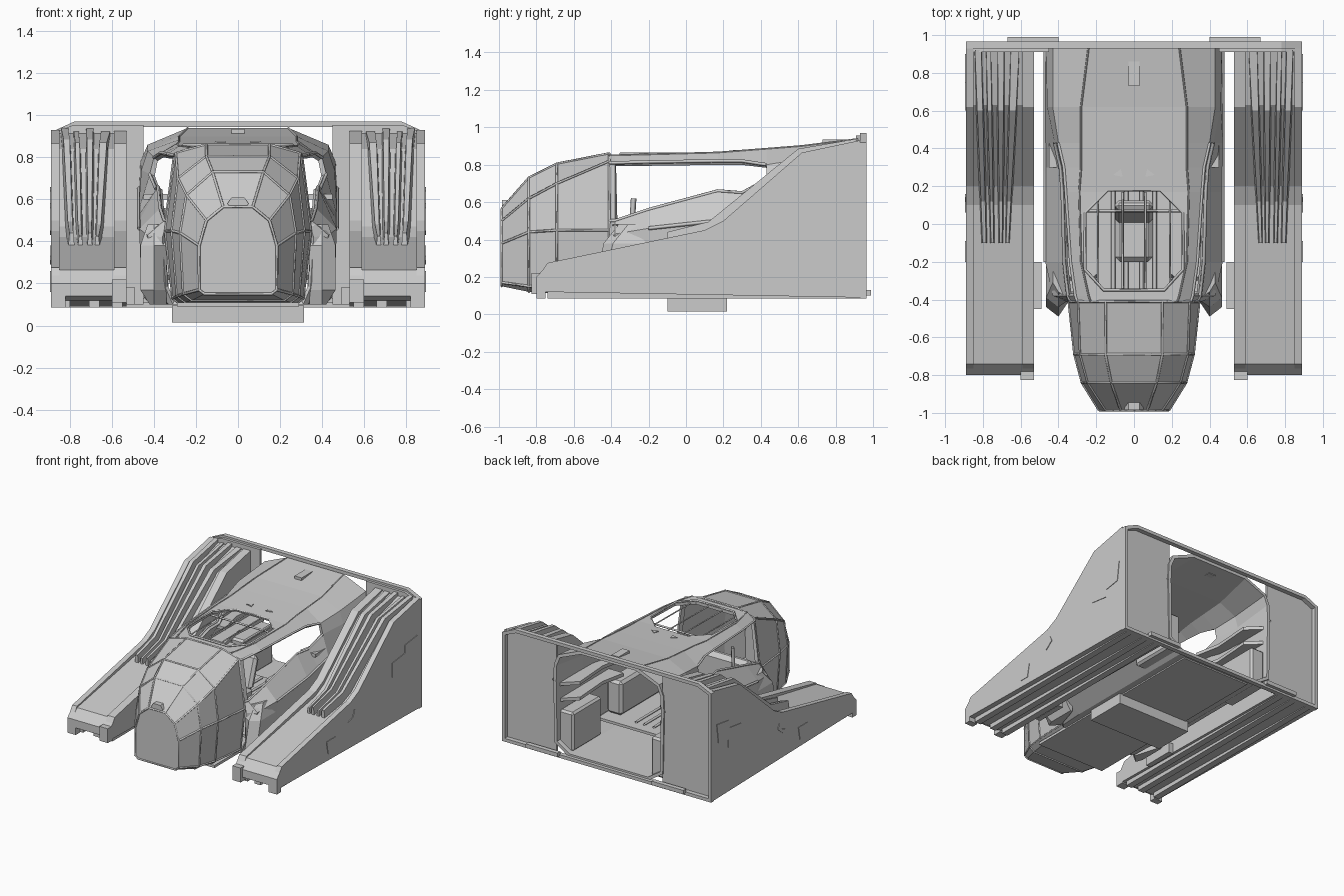
import bpy
import bmesh

cube = bpy.data.objects.get("Cube")
if cube:
    bpy.data.objects.remove(cube, do_unlink=True)

grey = bpy.data.materials.new("hull grey")
grey.use_nodes = True
grey.diffuse_color = (.6, .6, .6, 1)
grey.node_tree.nodes["Principled BSDF"].inputs["Base Color"].default_value = grey.diffuse_color


def finish(name, data):
    obj = bpy.data.objects.new(name, data)
    data.materials.append(grey)
    bpy.context.scene.collection.objects.link(obj)
    return obj


def loft(name, rings, caps=(), cyclic=False, mirror=False, skip=lambda row, side: False):
    """Skin a list of equal closed rings, optionally capped, looped or mirrored."""
    bm = bmesh.new()
    rows = [[bm.verts.new(point) for point in ring] for ring in rings]
    count = len(rows[0])
    pairs = list(zip(rows, rows[1:] + rows[:1]))
    for row, (a, b) in enumerate(pairs if cyclic else pairs[:-1]):
        for side in range(count):
            if not skip(row, side):
                after = (side + 1) % count
                bm.faces.new((a[side], a[after], b[after], b[side]))
    for cap in caps:
        bm.faces.new(rows[cap])
    bmesh.ops.recalc_face_normals(bm, faces=bm.faces[:])
    mesh = bpy.data.meshes.new(name)
    bm.to_mesh(mesh)
    bm.free()
    obj = finish(name, mesh)
    if mirror:
        obj.modifiers.new("Mirror", "MIRROR")
    return obj


def prism(name, outline, axis, low, high, mirror=False, bevel=0):
    """Extrude a 2D outline along an axis, optionally mirrored across x."""
    place = {"x": lambda p, d: (d, *p), "y": lambda p, d: (p[0], d, p[1]),
             "z": lambda p, d: (*p, d)}[axis]
    obj = loft(name, [[place(p, d) for p in outline] for d in (low, high)], (0, -1), False, mirror)
    if bevel:
        obj.modifiers.new("Bevel", "BEVEL").width = bevel
    return obj


def box(name, x, y, z, mirror=False, bevel=0):
    outline = [(x[0], y[0]), (x[1], y[0]), (x[1], y[1]), (x[0], y[1])]
    return prism(name, outline, "z", z[0], z[1], mirror, bevel)


def tube(name, points, radius, closed=False, mirror=False):
    curve = bpy.data.curves.new(name, "CURVE")
    curve.dimensions = "3D"
    curve.bevel_depth = radius
    curve.bevel_resolution = 0
    for sign in (1, -1) if mirror else (1,):
        spline = curve.splines.new("POLY")
        spline.points.add(len(points) - 1)
        for slot, (x, y, z) in zip(spline.points, points):
            slot.co = (sign * x, y, z, 1)
        spline.use_cyclic_u = closed
    return finish(name, curve)


def section(y, half):
    """Mirror half a cross-section into a full ring at y."""
    return [(x, y, z) for x, z in half] + [(-x, y, z) for x, z in reversed(half)]


def shell(obj, thickness):
    wall = obj.modifiers.new("Wall", "SOLIDIFY")
    wall.thickness = thickness
    wall.offset = -1


# Glazed nose: faceted shell with raised ribs
nose_rings = [section(y, half) for y, half in (
    (-.985, [(.16, .15), (.185, .17), (.185, .38), (.15, .5), (.07, .565)]),
    (-.84, [(.22, .12), (.26, .15), (.275, .44), (.245, .62), (.12, .73)]),
    (-.69, [(.25, .11), (.29, .14), (.315, .45), (.285, .7), (.15, .805)]),
    (-.41, [(.27, .1), (.31, .13), (.345, .45), (.295, .82), (.15, .86)]))]
shell(loft("nose_shell", nose_rings, caps=(0,)), .012)
for ring in nose_rings:
    tube("nose_ring_rib", ring, .007, closed=True)
for index in (1, 2, 3, 4):
    tube("nose_long_rib", [ring[index] for ring in nose_rings], .007, mirror=True)
prism("nose_latch", [(-.05, .58), (-.03, .545), (.03, .545), (.05, .58), (.03, .61), (-.03, .61)],
      "y", -.985, -.93)

# Main cabin: open-ended shell with side windows
chine = [(.34, .1), (.46, .18)]
cabin_rings = [section(y, half) for y, half in (
    (-.41, [(.31, .1), (.345, .18), (.36, .42), (.335, .5), (.3, .81), (.23, .85)]),
    (-.38, [(.33, .1), (.4, .18), (.43, .43), (.35, .5), (.31, .81), (.24, .85)]),
    (-.2, chine + [(.47, .46), (.37, .56), (.335, .815), (.28, .855)]),
    (.17, chine + [(.47, .5), (.38, .66), (.36, .82), (.29, .865)]),
    (.3, chine + [(.47, .53), (.39, .65), (.37, .82), (.28, .875)]),
    (.43, chine + [(.47, .56), (.42, .72), (.4, .8), (.28, .885)]),
    (.62, chine + [(.47, .6), (.46, .74), (.43, .83), (.28, .9)]),
    (.94, chine + [(.47, .66), (.465, .78), (.43, .86), (.24, .94)]))]
cabin = loft("cabin_shell", cabin_rings, skip=lambda row, side: side in (3, 7) and 0 < row < 5)
shell(cabin, .025)

# Octagonal roof hatch opening
hatch = [(.16, -.35), (.26, -.24), (.26, .06), (.14, .18)]
hatch += [(-x, y) for x, y in reversed(hatch)]
cutter = prism("hatch_cutter", hatch, "z", .75, 1)
cutter.hide_render = True
cut = cabin.modifiers.new("Hatch", "BOOLEAN")
cut.object = cutter
cut.solver = "EXACT"
bpy.context.view_layer.objects.active = cabin
for modifier in ("Wall", "Hatch"):
    bpy.ops.object.modifier_apply(modifier=modifier)
bpy.data.objects.remove(cutter, do_unlink=True)
tube("hatch_rim", [(x, y, .858) for x, y in hatch], .008, closed=True)

# Window frames, roof seams and trim
for index in (3, 4):
    tube("window_rail", [ring[index] for ring in cabin_rings[:6]], .009, mirror=True)
tube("roof_seam", [ring[5] for ring in cabin_rings], .005, mirror=True)
tube("belt_rail", [ring[2] for ring in cabin_rings[2:]], .01, mirror=True)
box("roof_vent", (-.03, .03), (.73, .86), (.9, .935))
prism("roof_marker", [(.06, .25), (.11, .26), (.07, .29)], "z", .87, .878, mirror=True)
loft("front_cheek", [[(x, y, z) for x, y in
                      ((.34, -.4), (.4, front), (side, front + .05), (side, -.2), (.4, -.2))]
                     for z, front, side in ((.1, -.46, .42), (.17, -.49, .465), (.38, -.44, .465), (.48, -.36, .43))],
     (0, -1), mirror=True)

# Rear bulkhead frame
outer = [(.89, .085), (.89, .92), (.78, .97)]
inner = [(.865, .11), (.865, .905), (.77, .945)]
loft("rear_frame", [section(y, half) for half, y in
                    ((outer, .93), (outer, .965), (inner, .965), (inner, .93))], cyclic=True)
prism("rear_panel", [(.45, .1), (.88, .1), (.88, .915), (.78, .955), (.45, .955)],
      "y", .91, .93, mirror=True)
box("rear_lug", (.4, .67), (.955, .99), (.1, .13), mirror=True)

# Side pontoons
pontoon = [(-.76, .12), (-.8, .14), (-.8, .2), (-.74, .265), (.1, .42),
           (.2, .47), (.63, .84), (.93, .92), (.93, .09)]
prism("pontoon", pontoon, "x", .53, .89, mirror=True)
edge = [(-.79, .2), (-.74, .275), (.1, .45), (.2, .5), (.62, .865), (.93, .93),
        (.93, .89), (.63, .81), (.2, .44), (.1, .39), (-.72, .24)]
prism("pontoon_outer_edge", edge, "x", .85, .89, mirror=True)
prism("pontoon_inner_edge", edge, "x", .53, .59, mirror=True)

# Bent fingers that widen as they climb the pontoons
for tip, rear, lift in (((.655, .685), (.6, .66), 0), ((.69, .72), (.68, .73), .015),
                        ((.735, .765), (.75, .79), 0), ((.775, .81), (.8, .85), .015)):
    rings = []
    for y, z, t in ((-.1, .425, 0), (.12, .48, .2), (.6, .87, .7), (.92, .925, 1)):
        left, right = [a + (b - a) * t for a, b in zip(tip, rear)]
        top = z + lift
        rings.append([(left, y, z - .08), (left + .008, y, top), (right - .008, y, top), (right, y, z - .08)])
    loft("pontoon_finger", rings, (0, -1), mirror=True)

# Pontoon feet, runners and surface plates
box("outer_foot", (.82, .89), (-.8, -.75), (.085, .17), mirror=True)
box("inner_foot", (.53, .6), (-.825, -.76), (.11, .22), mirror=True)
for start in (.55, .66, .8):
    box("pontoon_runner", (start, start + .05), (-.74, .93), (.085, .13), mirror=True)
box("inner_fairing", (.49, .53), (-.45, -.2), (.1, .18), mirror=True)
prism("side_panel", [(.6, .45), (.76, .43), (.76, .49), (.88, .51), (.9, .66), (.75, .64),
                     (.75, .58), (.6, .56)], "x", .889, .894, mirror=True)
prism("side_hatch", [(-.2, .26), (-.18, .16), (-.11, .16), (-.09, .26)], "x", .889, .894, mirror=True)
prism("side_hook", [(.06, .31), (.1, .29), (.16, .34), (.14, .38), (.12, .33)],
      "x", .889, .895, mirror=True)

# Belly module
box("belly_block", (-.315, .315), (-.1, .22), (.015, .095))
box("belly_plate", (-.29, .29), (-.7, .9), (.09, .11))

# Interior: deck, consoles, rear ledges and seat
box("cabin_deck", (-.4, .4), (-.36, .5), (.2, .22))
box("nose_deck", (-.22, .22), (-.8, -.36), (.2, .22))
box("side_console", (.27, .4), (-.3, .4), (.22, .48), mirror=True, bevel=.02)
box("console_rack", (.31, .36), (-.12, .14), (.48, .56), mirror=True, bevel=.01)
box("dashboard", (-.24, .24), (-.5, -.42), (.22, .45), bevel=.03)
box("rear_locker", (.33, .45), (.55, .9), (.12, .42), mirror=True, bevel=.015)
for height in (.48, .6):
    prism("rear_ledge", [(.45, .9), (.34, .8), (.36, .5), (.32, .3), (.45, .3)],
          "z", height, height + .025, mirror=True)
box("seat_base", (-.1, .1), (-.2, .05), (.3, .38), bevel=.025)
box("seat_pedestal", (-.06, .06), (-.15, .02), (.21, .31))
prism("seat_back", [(.0, .36), (.06, .36), (.13, .58), (.08, .6)], "x", -.1, .1, bevel=.02)
for x in (.04, .11):
    tube("floor_rail", [(x, -.36, .24), (x, .45, .24)], .012, mirror=True)
tube("control_stick", [(.2, -.3, .3), (.2, -.28, .62)], .015, mirror=True)
for x in (.06, .19):
    tube("overhead_bar", [(x, -.35, .835), (x, .17, .84)], .006, mirror=True)
tube("cross_bar", [(-.34, .07, .82), (.34, .07, .82)], .008)
